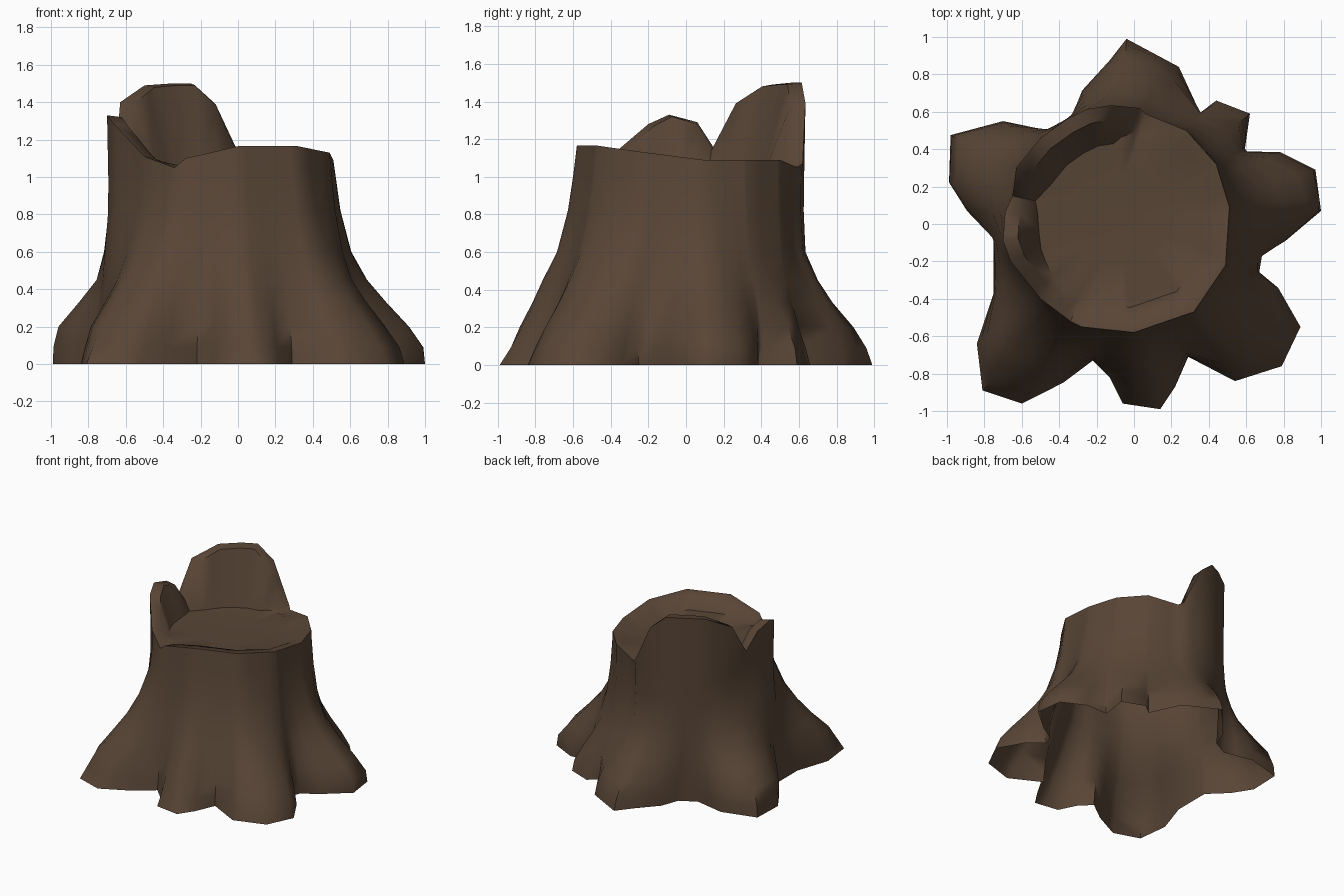
import bpy, bmesh, math
from mathutils import Vector

if "Cube" in bpy.data.objects:
    bpy.data.objects.remove(bpy.data.objects["Cube"])

# Root footprint on the ground (x, y), counter-clockwise
FOOT = [(1, .07), (.97, .29), (.78, .385), (.59, .38), (.62, .59), (.44, .66), (.31, .56),
        (.24, .84), (-.04, .99), (-.15, .85), (-.29, .70), (-.33, .57), (-.46, .50), (-.70, .55),
        (-1, .47), (-1, .24), (-.88, .05), (-.75, -.07), (-.75, -.37), (-.84, -.64), (-.81, -.89),
        (-.60, -.96), (-.38, -.85), (-.22, -.73), (-.13, -.82), (-.06, -.96), (.14, -.99),
        (.22, -.87), (.29, -.71), (.54, -.84), (.79, -.76), (.89, -.55), (.77, -.34),
        (.65, -.25), (.68, -.17), (.81, -.09)]
# Broken rim (x, y, z): low cut in front and right, splintered wall at left and back
RIM = [(.51, .09, 1.09), (.44, .32, 1.09), (.28, .5, 1.09), (.06, .59, 1.05), (.03, .62, 1.07),
       (-.12, .635, 1.39), (-.25, .615, 1.5), (-.36, .56, 1.5), (-.50, .46, 1.49),
       (-.63, .30, 1.40), (-.65, .15, 1.15), (-.69, .06, 1.29), (-.70, -.09, 1.33),
       (-.66, -.2, 1.28), (-.50, -.40, 1.11), (-.34, -.52, 1.05), (-.28, -.55, 1.1),
       (0, -.58, 1.165), (.32, -.47, 1.165), (.49, -.22, 1.13)]
# How much of the root flare remains at each height, for right, back, left, front
HEIGHTS = [0, .09, .2, .33, .45, .6, .82, 1.0]
FLARE = [(1, 1, .84, .6, .39, .22, .09, .03),
         (1, .95, .79, .48, .24, 0, -.04, -.03),
         (1, 1, .94, .62, .33, .13, -.08, -.08),
         (1, .88, .76, .6, .48, .3, .14, .06)]
CX, CY = -.09, .03


def polar(points):
    out = [(math.atan2(p[1] - CY, p[0] - CX) % math.tau,
            Vector((p[0] - CX, p[1] - CY, p[2] if len(p) > 2 else 0))) for p in points]
    return sorted(out, key=lambda q: q[0])


def hit(poly, a):
    """Point where the ray at angle a meets the polygon."""
    n = len(poly)
    for i in range(n):
        a0, p = poly[i]
        a1, q = poly[(i + 1) % n]
        span = (a1 - a0) % math.tau
        if (a - a0) % math.tau <= span + 1e-9:
            nx, ny = -math.sin(a), math.cos(a)
            dp, dq = p.x * nx + p.y * ny, q.x * nx + q.y * ny
            return p.lerp(q, dp / (dp - dq) if abs(dp - dq) > 1e-9 else 0)


def flare(a, j):
    """Blend of the two nearest direction profiles."""
    s = (a % math.tau) / (math.pi / 2)
    i = int(s)
    t = s - i
    t = t * t * (3 - 2 * t)
    return FLARE[i % 4][j] * (1 - t) + FLARE[(i + 1) % 4][j] * t


foot, rim = polar(FOOT), polar(RIM)
angles = [a for a, _ in rim]
angles += [a for a, _ in foot if min(abs(a - b) for b in angles) > .025]
angles.sort()

bm = bmesh.new()
columns = []
for a in angles:
    r = hit(rim, a)
    rr = r.xy.length
    ux, uy = math.cos(a), math.sin(a)
    col = []
    # bark from the roots up to the rim, gaps between roots soften with height
    for j, z in enumerate(HEIGHTS):
        w = min(.3 * z, .2)
        fr = sum(hit(foot, (a + w * k / 2) % math.tau).xy.length for k in range(-2, 3)) / 5
        d = rr + (fr - rr) * flare(a, j)
        col.append((ux * d, uy * d, z))
    col.append((r.x, r.y, r.z))
    # rim thickness, then down to the sunken cut surface
    wall = min(max((r.z - 1.17) / .2, 0), 1)
    for s, z in ((.87, r.z - .01), (.78 - .12 * wall, 1.06), (.4, 1.05)):
        col.append((r.x * s, r.y * s, z))
    columns.append([bm.verts.new((x + CX, y + CY, z)) for x, y, z in col])

for i, c in enumerate(columns):
    d = columns[(i + 1) % len(columns)]
    for j in range(len(c) - 1):
        bm.faces.new((c[j], d[j], d[j + 1], c[j + 1]))
bm.faces.new([c[-1] for c in columns])
bm.normal_update()

mesh = bpy.data.meshes.new("tree_stump")
bm.to_mesh(mesh)
bm.free()
stump = bpy.data.objects.new("tree_stump", mesh)
bpy.context.collection.objects.link(stump)

bark = bpy.data.materials.new("brown_bark")
bark.diffuse_color = (.098, .06, .037, 1)
bark.use_nodes = True
bark.node_tree.nodes["Principled BSDF"].inputs["Base Color"].default_value = bark.diffuse_color
mesh.materials.append(bark)

bpy.context.view_layer.objects.active = stump
stump.select_set(True)
bpy.ops.object.shade_smooth_by_angle(angle=math.radians(55))
